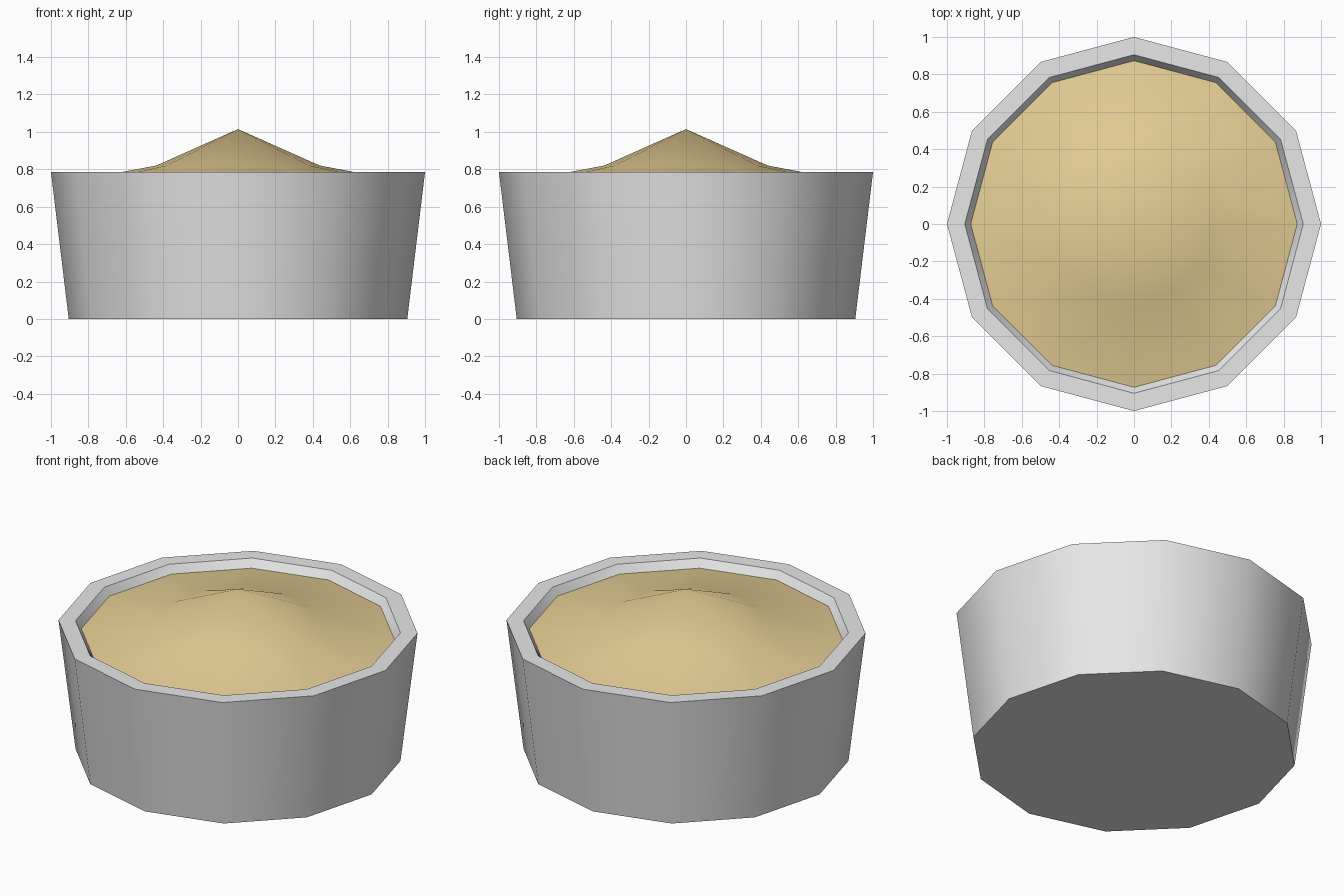
import bpy, bmesh, math

if "Cube" in bpy.data.objects:
    bpy.data.objects.remove(bpy.data.objects["Cube"])

SIDES = 12


def material(name, rgb):
    m = bpy.data.materials.new(name)
    m.diffuse_color = (*rgb, 1)
    m.use_nodes = True
    m.node_tree.nodes["Principled BSDF"].inputs["Base Color"].default_value = m.diffuse_color
    return m


def lathe(name, profile, mat, sharp_angle):
    """Spin a (radius, height) profile; radius 0 becomes a single pole."""
    bm = bmesh.new()
    rings = []
    for r, z in profile:
        n = SIDES if r > 0 else 1
        rings.append([bm.verts.new((r * math.cos(math.tau * i / SIDES),
                                    r * math.sin(math.tau * i / SIDES), z)) for i in range(n)])
    for a, b in zip(rings, rings[1:]):
        for i in range(SIDES):
            j = (i + 1) % SIDES
            if len(b) == 1:
                bm.faces.new((a[i], a[j], b[0]))
            else:
                bm.faces.new((a[i], a[j], b[j], b[i]))
    if len(rings[0]) > 1 and name == "pot":
        bm.faces.new(rings[0][::-1])
    mesh = bpy.data.meshes.new(name)
    bm.to_mesh(mesh)
    bm.free()
    mesh.materials.append(mat)
    ob = bpy.data.objects.new(name, mesh)
    bpy.context.collection.objects.link(ob)
    bpy.ops.object.select_all(action='DESELECT')
    ob.select_set(True)
    bpy.context.view_layer.objects.active = ob
    bpy.ops.object.shade_smooth_by_angle(angle=math.radians(sharp_angle))
    return ob


grey = material("light_grey", (0.8, 0.8, 0.8))
sand = material("sand", (0.79, 0.62, 0.30))

# Tapered pot with flat rim and sloping inner lip
lathe("pot", [(0.905, 0), (1.0, 0.785), (0.905, 0.785), (0.873, 0.738)], grey, 40)

# Heaped filling rising to a point
lathe("filling", [(0.873, 0.738), (0.437, 0.82), (0, 1.015)], sand, 60)
